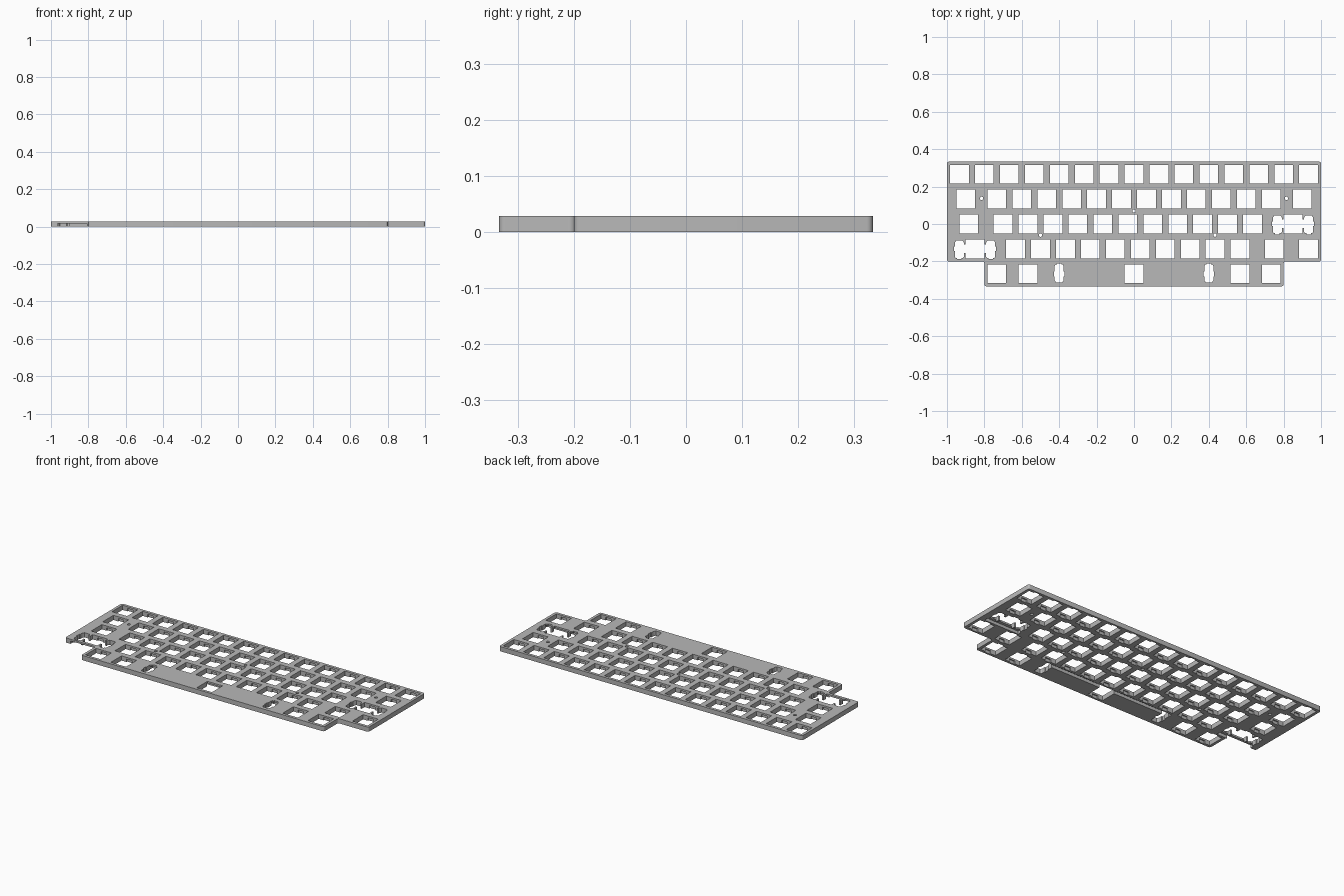
import bpy, bmesh, math
from mathutils import Matrix, Vector

if "Cube" in bpy.data.objects:
    bpy.data.objects.remove(bpy.data.objects["Cube"], do_unlink=True)

U = 2 / 15          # key pitch
T = 0.028           # plate thickness
LEDGE = 0.0175      # underside of the thin clip layer
HOLE = 0.1          # switch opening


def box(bm, x0, x1, y0, y1, z0=-0.01, z1=T + 0.01):
    size = Vector((x1 - x0, y1 - y0, z1 - z0))
    mid = Vector((x0 + x1, y0 + y1, z0 + z1)) / 2
    bmesh.ops.create_cube(bm, size=1, matrix=Matrix.Translation(mid) @ Matrix.Diagonal(size).to_4x4())


def prism(bm, pts, z0, z1):
    face = bm.faces.new([bm.verts.new((x, y, z0)) for x, y in pts])
    ext = bmesh.ops.extrude_face_region(bm, geom=[face])["geom"]
    bmesh.ops.translate(bm, vec=(0, 0, z1 - z0), verts=[v for v in ext if isinstance(v, bmesh.types.BMVert)])
    bmesh.ops.recalc_face_normals(bm, faces=bm.faces)


def make_object(name, bm):
    mesh = bpy.data.meshes.new(name)
    bm.to_mesh(mesh)
    bm.free()
    ob = bpy.data.objects.new(name, mesh)
    bpy.context.scene.collection.objects.link(ob)
    return ob


# Plate outline: wide body with a narrower front tab
bm = bmesh.new()
half = [(0.8, -2.5 * U), (0.8, -1.5 * U), (1, -1.5 * U), (1, 2.5 * U)]
prism(bm, half + [(-x, y) for x, y in reversed(half)], 0, T)
upright = [e for e in bm.edges if abs(e.verts[0].co.z - e.verts[1].co.z) > T / 2]
bmesh.ops.bevel(bm, geom=upright, offset=0.011, segments=4, affect='EDGES', profile=0.5)
plate = make_object("keyboard_plate", bm)

# Key rows: list of key widths in pitches, None marks blank space
rows = [
    (-1, [1] * 15),
    (-1, [1.5] + [1] * 12 + [1.5]),
    (-1, [1.75] + [1] * 11 + [2.25]),
    (-1, [2.25] + [1] * 10 + [1.75, 1]),
    (-0.8, [1, 1.5, 7, 1.5, 1]),
]
keys = []
for r, (x, widths) in enumerate(rows):
    for w in widths:
        keys.append((x + w * U / 2, (2 - r) * U, w))
        x += w * U

holes, clips, stabs, nubs, grooves = [bmesh.new() for _ in range(5)]
h = HOLE / 2
for x, y, w in keys:
    # Switch opening and the clip recesses under its front and back
    box(holes, x - h, x + h, y - h, y + h)
    box(clips, x - 0.018, x + 0.018, y - h - 0.007, y + h + 0.007, z1=LEDGE)
    if w < 2:
        continue
    # Stabiliser openings; the longest key has them turned around
    long_key = w > 3
    flip = -1 if long_key else 1
    reach = 3 * U if long_key else 0.0835

    def span(a, b):
        return sorted((y + flip * a, y + flip * b))

    for s in (-1, 1):
        cx = x + s * reach
        outline = [(0.012, -0.055), (0.012, -0.049), (0.019, -0.049), (0.024, -0.043),
                   (0.024, 0.034), (0.017, 0.045)]
        pts = outline + [(-a, b) for a, b in reversed(outline)]
        prism(stabs, [(cx + a, y + flip * b) for a, b in pts], -0.01, T + 0.01)
        box(nubs, cx - 0.029, cx + 0.029, *span(-0.012, 0.013))
    if not long_key:
        box(nubs, x - reach, x + reach, *span(-0.021, 0.023))
    # Wire groove on the underside
    end = reach + (0.026 if long_key else 0.031)
    box(grooves, x - end, x + end, *span(-0.068, -0.044), z1=LEDGE)

# Screw holes
for x, y in [(-0.815, 0.137), (0.815, 0.137), (0, 0.07), (-0.5, -0.06), (0.433, -0.06)]:
    bmesh.ops.create_cone(holes, cap_ends=True, segments=20, radius1=0.009, radius2=0.009,
                          depth=0.1, matrix=Matrix.Translation((x, y, T / 2)))

# Cut everything, then bake the result and drop the cutters
cutters = []
for name, cut in [("switch_cutter", holes), ("clip_cutter", clips), ("stabiliser_cutter", stabs),
                  ("nub_cutter", nubs), ("groove_cutter", grooves)]:
    bmesh.ops.recalc_face_normals(cut, faces=cut.faces)
    ob = make_object(name, cut)
    ob.hide_render = True
    cutters.append(ob)
    mod = plate.modifiers.new(name, 'BOOLEAN')
    mod.operation = 'DIFFERENCE'
    mod.solver = 'EXACT'
    mod.use_self = True
    mod.object = ob

bpy.context.view_layer.update()
deps = bpy.context.evaluated_depsgraph_get()
baked = bpy.data.meshes.new_from_object(plate.evaluated_get(deps))
plate.modifiers.clear()
plate.data = baked
for ob in cutters:
    bpy.data.objects.remove(ob, do_unlink=True)

# Single grey finish
grey = bpy.data.materials.new("plate_grey")
grey.use_nodes = True
colour = (0.48, 0.48, 0.48, 1)
grey.diffuse_color = colour
grey.node_tree.nodes["Principled BSDF"].inputs["Base Color"].default_value = colour
plate.data.materials.clear()
plate.data.materials.append(grey)

bpy.ops.object.select_all(action='DESELECT')
plate.select_set(True)
bpy.context.view_layer.objects.active = plate
bpy.ops.object.shade_smooth_by_angle(angle=math.radians(30))
